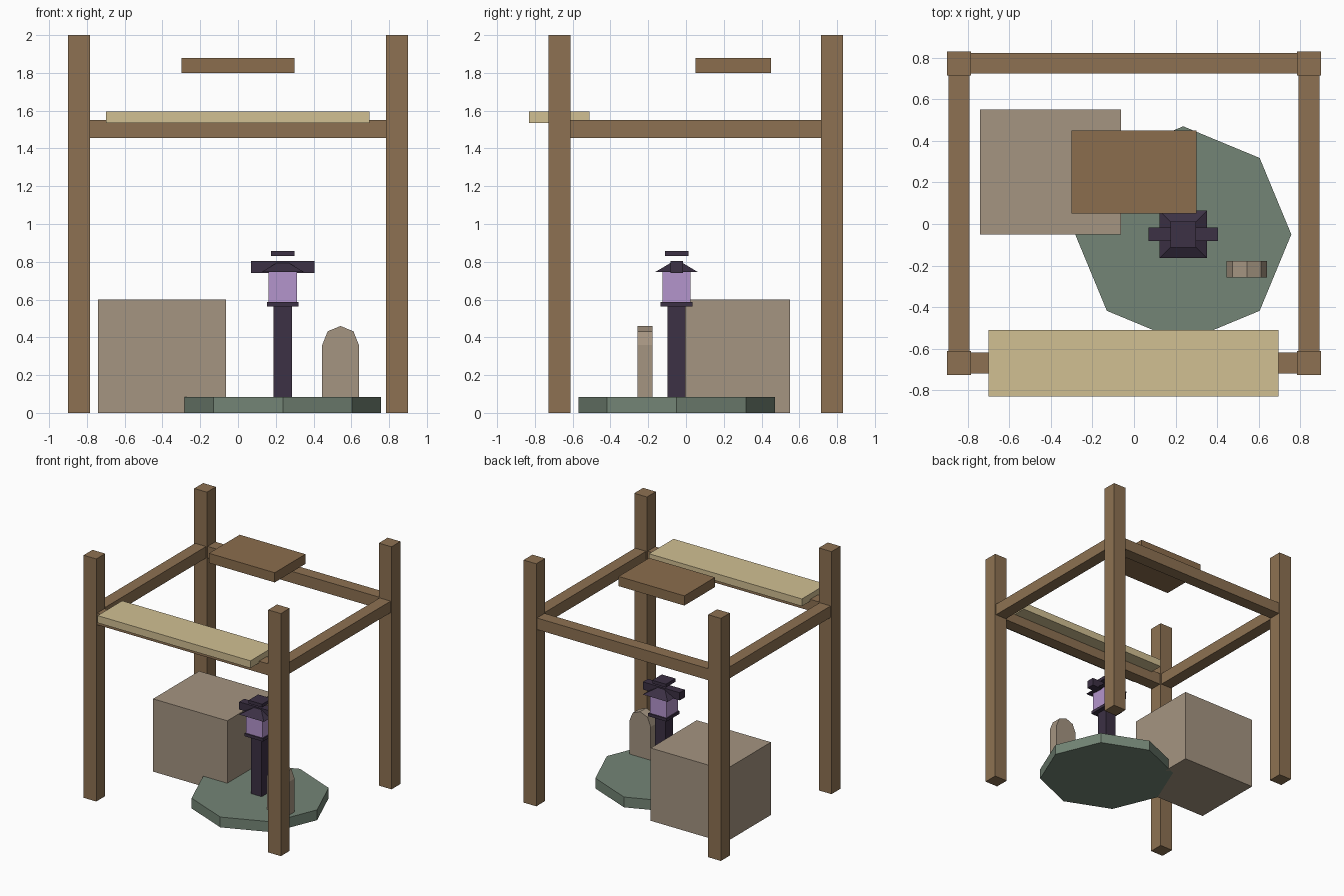
import bpy, bmesh, math

if "Cube" in bpy.data.objects:
    bpy.data.objects.remove(bpy.data.objects["Cube"])


def material(name, rgb):
    m = bpy.data.materials.new(name)
    m.diffuse_color = [(c / 255) ** 2.2 for c in rgb] + [1]
    m.use_nodes = True
    m.node_tree.nodes["Principled BSDF"].inputs["Base Color"].default_value = m.diffuse_color
    return m


WOOD = material("wood", (140, 113, 83))
SIGN = material("sign_wood", (138, 109, 78))
PALE = material("pale_wood", (208, 190, 145))
STONE = material("stone", (163, 147, 128))
MOSS = material("moss", (115, 132, 117))
DARK = material("dark_metal", (62, 52, 70))
GLOW = material("lamp_glow", (178, 147, 203))


def finish(bm, name, mat):
    bmesh.ops.recalc_face_normals(bm, faces=bm.faces)
    me = bpy.data.meshes.new(name)
    bm.to_mesh(me)
    bm.free()
    me.materials.append(mat)
    ob = bpy.data.objects.new(name, me)
    bpy.context.collection.objects.link(ob)
    return ob


def box(name, x, y, z, mat):
    """Box from (min, max) ranges."""
    bm = bmesh.new()
    bmesh.ops.create_cube(bm, size=1)
    for v in bm.verts:
        v.co = [r[0] + (c + 0.5) * (r[1] - r[0]) for c, r in zip(v.co, (x, y, z))]
    return finish(bm, name, mat)


def block(name, cx, cy, hx, hy, z, mat):
    return box(name, (cx - hx, cx + hx), (cy - hy, cy + hy), z, mat)


def cone(name, cx, cy, sides, r1, r2, z, turn, mat):
    bm = bmesh.new()
    bmesh.ops.create_cone(bm, cap_ends=True, segments=sides, radius1=r1,
                          radius2=r2, depth=z[1] - z[0])
    ob = finish(bm, name, mat)
    ob.location = (cx, cy, (z[0] + z[1]) / 2)
    ob.rotation_euler.z = turn
    return ob


# Frame: four posts joined by rails
PX, FRONT, BACK, HP, HB = 0.842, -0.669, 0.773, 0.058, 0.05
RAIL_Z = (1.455, 1.55)
for yname, y in (("front", FRONT), ("back", BACK)):
    for xname, x in (("left", -PX), ("right", PX)):
        block(f"{yname}_{xname}_post", x, y, HP, HP, (0, 2), WOOD)
    block(f"{yname}_rail", 0, y, PX - HP, HB, RAIL_Z, WOOD)
for xname, x in (("left", -PX), ("right", PX)):
    box(f"{xname}_rail", (x - HB, x + HB), (FRONT + HP, BACK - HP), RAIL_Z, WOOD)

# Plank on the front rail, floating board, large stone block
box("front_plank", (-0.70, 0.695), (-0.83, -0.51), (1.535, 1.595), PALE)
box("hanging_board", (-0.30, 0.30), (0.05, 0.45), (1.80, 1.88), SIGN)
box("stone_block", (-0.74, -0.063), (-0.05, 0.55), (0, 0.60), STONE)

# Octagonal base
LX, LY = 0.237, -0.05
cone("octagon_base", LX, LY, 8, 0.52, 0.52, (0, 0.085), 0, MOSS)

# Lantern
block("lantern_post", LX, LY, 0.048, 0.048, (0.085, 0.565), DARK)
block("lantern_tray", LX, LY, 0.084, 0.084, (0.563, 0.587), DARK)
block("lantern_lamp", LX, LY, 0.075, 0.075, (0.587, 0.745), GLOW)
R2 = math.sqrt(2)
cone("lantern_roof", LX, LY, 4, 0.114 * R2, 0.03 * R2, (0.745, 0.795), math.pi / 4, DARK)
block("lantern_crossbar", LX, LY, 0.168, 0.033, (0.741, 0.804), DARK)
block("lantern_cap", LX, LY, 0.062, 0.062, (0.83, 0.857), DARK)

# Arched marker stone: profile extruded front to back
profile = [(0.446, 0.085), (0.64, 0.085), (0.64, 0.36), (0.611, 0.432),
           (0.543, 0.46), (0.475, 0.432), (0.446, 0.36)]
bm = bmesh.new()
face = bm.faces.new([bm.verts.new((x, -0.257, z)) for x, z in profile])
ext = bmesh.ops.extrude_face_region(bm, geom=[face])
bmesh.ops.translate(bm, vec=(0, 0.08, 0),
                    verts=[g for g in ext["geom"] if isinstance(g, bmesh.types.BMVert)])
finish(bm, "marker_stone", STONE)
